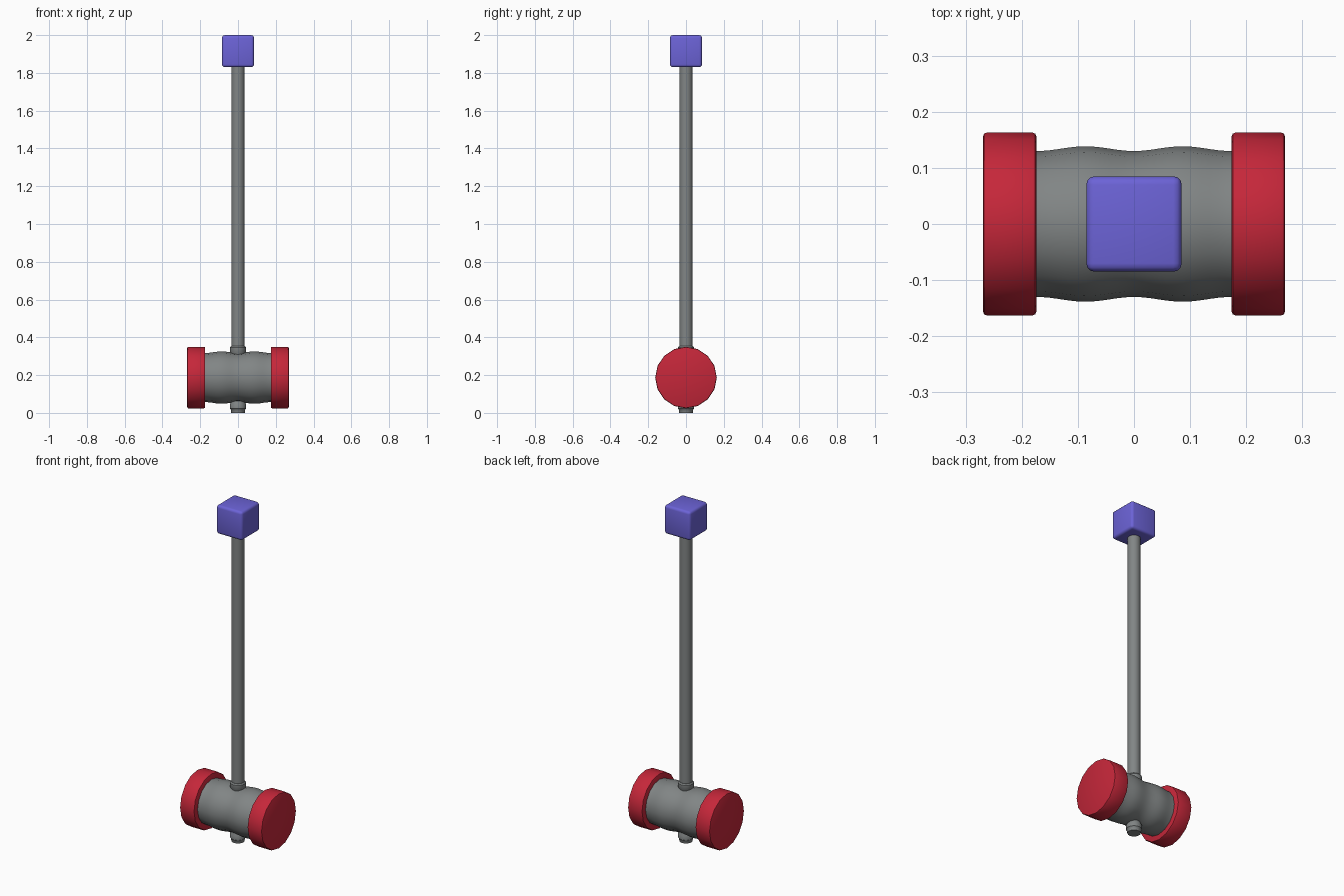
import bpy, bmesh, math
from mathutils import Matrix

if "Cube" in bpy.data.objects:
    bpy.data.objects.remove(bpy.data.objects["Cube"])


def material(name, rgb):
    m = bpy.data.materials.new(name)
    m.diffuse_color = (*rgb, 1)
    m.use_nodes = True
    m.node_tree.nodes["Principled BSDF"].inputs["Base Color"].default_value = m.diffuse_color
    return m


GREY = material("steel grey", (0.22, 0.235, 0.235))
RED = material("red", (0.56, 0.02, 0.042))
BLUE = material("violet blue", (0.15, 0.125, 0.68))
HEAD_Z = 0.187


def finish(bm, name, mat, angle=40):
    bmesh.ops.recalc_face_normals(bm, faces=bm.faces)
    me = bpy.data.meshes.new(name)
    bm.to_mesh(me)
    bm.free()
    me.materials.append(mat)
    ob = bpy.data.objects.new(name, me)
    bpy.context.collection.objects.link(ob)
    bpy.ops.object.select_all(action='DESELECT')
    ob.select_set(True)
    bpy.context.view_layer.objects.active = ob
    bpy.ops.object.shade_smooth_by_angle(angle=math.radians(angle))
    return ob


def lathe(name, profile, mat, sides=16, along_x=False):
    """Closed solid of revolution from (radius, height) points."""
    bm = bmesh.new()
    rings = [[bm.verts.new((r * math.cos(2 * math.pi * i / sides),
                            r * math.sin(2 * math.pi * i / sides), h))
              for i in range(sides)] for r, h in profile]
    for a, b in zip(rings, rings[1:]):
        for i in range(sides):
            j = (i + 1) % sides
            bm.faces.new((a[i], a[j], b[j], b[i]))
    bm.faces.new(rings[0][::-1])
    bm.faces.new(rings[-1])
    if along_x:
        bm.transform(Matrix.Translation((0, 0, HEAD_Z)) @ Matrix.Rotation(math.pi / 2, 4, 'Y'))
    return finish(bm, name, mat)


# handle shaft running through the head
lathe("handle", [(0.031, 0.004), (0.035, 0.008), (0.035, 1.85)], GREY)

# collars above and below the head
lathe("upper_collar", [(0.034, 0.29), (0.034, 0.307), (0.043, 0.322),
                       (0.043, 0.347), (0.037, 0.354)], GREY)
lathe("lower_collar", [(0.036, 0.0), (0.038, 0.017), (0.043, 0.022),
                       (0.043, 0.047), (0.034, 0.062), (0.034, 0.08)], GREY)

# head barrel with two gentle swells
barrel = []
for k in range(25):
    x = -0.18 + 0.36 * k / 24
    barrel.append((0.130 + 0.0085 * math.sin(math.pi * x / 0.173) ** 2, x))
lathe("head_barrel", barrel, GREY, along_x=True)

# striking caps at both ends
for side, name in ((-1, "left_cap"), (1, "right_cap")):
    lathe(name, [(r, side * x) for r, x in
                 ((0.156, 0.174), (0.161, 0.176), (0.163, 0.181),
                  (0.163, 0.262), (0.161, 0.267), (0.156, 0.269))], RED, along_x=True)

# rounded cube pommel
bm = bmesh.new()
bmesh.ops.create_cube(bm, size=0.17, matrix=Matrix.Translation((0, 0, 1.915)))
bmesh.ops.bevel(bm, geom=bm.edges[:], offset=0.015, segments=3, profile=0.5, affect='EDGES')
finish(bm, "pommel", BLUE)
